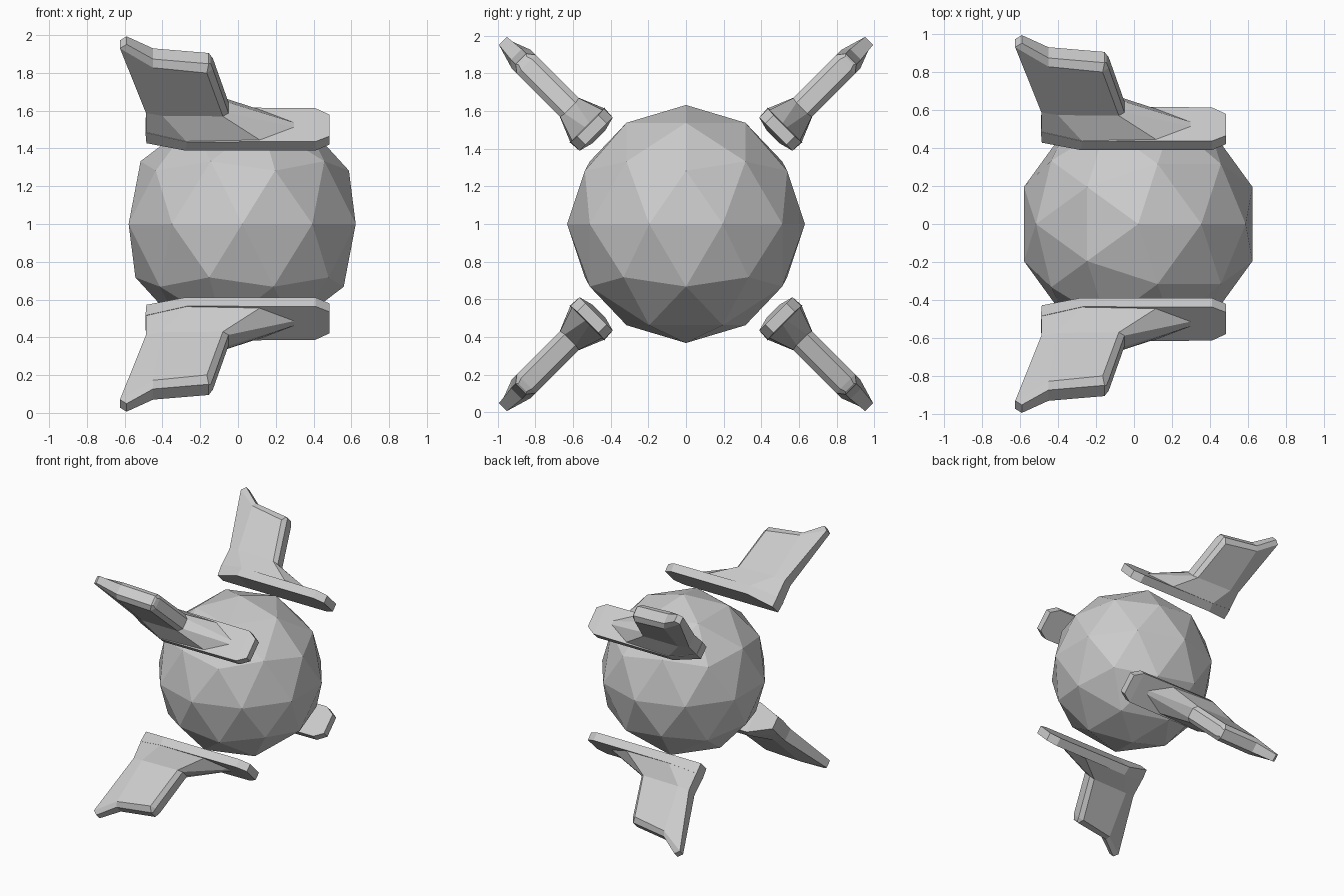
import bpy, bmesh, math

cube = bpy.data.objects.get("Cube")
if cube:
    bpy.data.objects.remove(cube, do_unlink=True)

grey = bpy.data.materials.new("light_grey")
grey.use_nodes = True
COLOUR = (0.6, 0.6, 0.6, 1)
grey.diffuse_color = COLOUR
grey.node_tree.nodes["Principled BSDF"].inputs["Base Color"].default_value = COLOUR


def loft(name, half_rings):
    """Skin symmetric rings; each half ring lists (x, half width, height)."""
    bm = bmesh.new()
    rings = []
    for half in half_rings:
        pts = [(x, w, h) for x, w, h in half]
        pts += [(x, -w, h) for x, w, h in reversed(half)]
        rings.append([bm.verts.new(p) for p in pts])
    n = len(rings[0])
    for low, high in zip(rings, rings[1:]):
        for i in range(n):
            j = (i + 1) % n
            bm.faces.new((low[i], low[j], high[j], high[i]))
    # Close both ends with strips across the width
    for ring in (rings[0], rings[-1]):
        for i in range(n // 2 - 1):
            bm.faces.new((ring[i], ring[i + 1], ring[n - 2 - i], ring[n - 1 - i]))
    bmesh.ops.recalc_face_normals(bm, faces=bm.faces)
    mesh = bpy.data.meshes.new(name)
    bm.to_mesh(mesh)
    bm.free()
    mesh.materials.append(grey)
    return mesh


# Faceted ball body
bpy.ops.mesh.primitive_ico_sphere_add(subdivisions=2, radius=0.632, location=(0.022, 0, 1))
body = bpy.context.object
body.name = "ball_body"
body.data.materials.append(grey)

# Foot plate of a fin: narrow at one end, clipped corners at the other
plate = loft("fin_plate", [
    [(-0.485, 0.05, 0.655), (-0.28, 0.125, 0.675), (0.41, 0.125, 0.675), (0.485, 0.08, 0.675)],
    [(-0.49, 0.055, 0.74), (-0.27, 0.13, 0.745), (0.41, 0.125, 0.742), (0.485, 0.08, 0.738)],
])

# Swept blade: flared root with a ramp, flat sides, bevelled top and a pointed tip
blade = loft("fin_blade", [
    [(-0.488, 0.054, 0.735), (-0.27, 0.128, 0.74), (0.12, 0.115, 0.74), (0.31, 0.015, 0.738)],
    [(-0.487, 0.05, 0.88), (-0.40, 0.07, 0.88), (-0.08, 0.07, 0.876), (-0.05, 0.04, 0.87)],
    [(-0.625, 0.03, 1.345), (-0.45, 0.07, 1.24), (-0.165, 0.07, 1.2), (-0.133, 0.04, 1.2)],
    [(-0.59, 0.03, 1.375), (-0.45, 0.04, 1.275), (-0.155, 0.04, 1.24), (-0.145, 0.03, 1.23)],
])

# Four fins spaced evenly around the long axis
for i, place in enumerate(("upper_front", "lower_front", "lower_back", "upper_back")):
    for part in (plate, blade):
        fin = bpy.data.objects.new(f"{place}_{part.name}", part)
        fin.location = (0, 0, 1)
        fin.rotation_euler = (math.pi / 4 + i * math.pi / 2, 0, 0)
        bpy.context.collection.objects.link(fin)
